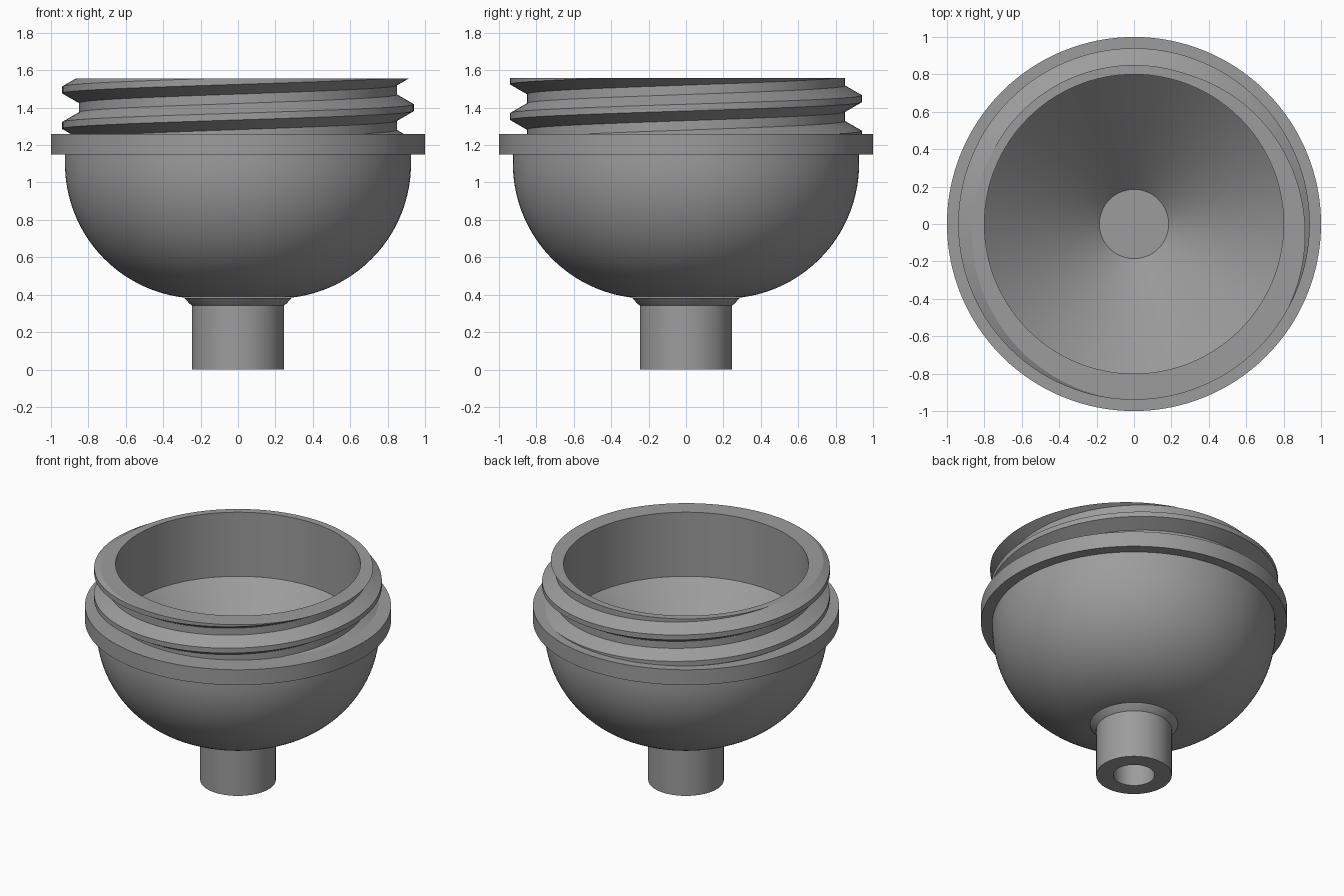
import bpy, bmesh, math
from mathutils import Vector

if "Cube" in bpy.data.objects:
    bpy.data.objects.remove(bpy.data.objects["Cube"])

SEG = 128
grey = bpy.data.materials.new("mid grey")
grey.diffuse_color = (0.335, 0.335, 0.335, 1)
grey.use_nodes = True
grey.node_tree.nodes["Principled BSDF"].inputs["Base Color"].default_value = grey.diffuse_color


def finish(bm, name):
    me = bpy.data.meshes.new(name)
    bm.to_mesh(me)
    bm.free()
    ob = bpy.data.objects.new(name, me)
    bpy.context.collection.objects.link(ob)
    me.materials.append(grey)
    bpy.ops.object.select_all(action='DESELECT')
    ob.select_set(True)
    bpy.context.view_layer.objects.active = ob
    bpy.ops.object.shade_smooth_by_angle(angle=math.radians(25))
    return ob


def lathe(name, profile):
    """Spin an (r, z) profile around the z axis."""
    bm = bmesh.new()
    vs = [bm.verts.new((r, 0, z)) for r, z in profile]
    es = [bm.edges.new(p) for p in zip(vs, vs[1:])]
    bmesh.ops.spin(bm, geom=vs + es, cent=(0, 0, 0), axis=(0, 0, 1),
                   angle=2 * math.pi, steps=SEG, use_merge=True)
    bmesh.ops.remove_doubles(bm, verts=bm.verts, dist=1e-5)
    bmesh.ops.recalc_face_normals(bm, faces=bm.faces)
    return finish(bm, name)


# Outlet spout with bore and flared collar
lathe("spout", [(0, 0.38), (0.135, 0.38), (0.135, 0), (0.247, 0),
                (0.247, 0.342), (0.262, 0.355), (0.287, 0.383), (0, 0.383)])

# Bowl: rounded shell with a broad bottom and straight upper wall
RHO, CR, CZ = 0.72, 0.205, 1.10
a0 = math.asin((0.28 - CR) / RHO)
arc = [(CR + RHO * math.sin(a), CZ - RHO * math.cos(a))
       for a in (a0 + (math.pi / 2 - a0) * i / 32 for i in range(33))]
bowl = lathe("bowl", arc + [(0.925, 1.15)])
me = bowl.data
if sum(p.normal.dot(p.center - Vector((0, 0, CZ))) for p in me.polygons) < 0:
    me.flip_normals()

# Flat flange
lathe("flange", [(0.85, 1.26), (0.85, 1.15), (1, 1.15), (1, 1.26), (0.85, 1.26)])

# Threaded neck: helical sheet trimmed flat at the rim, then lined inside
PITCH, TOP, LOW = 0.19, 1.557, 1.24
tooth = [(0.85, -0.07), (0.94, -0.018), (0.94, 0.018), (0.85, 0.07)]
bm = bmesh.new()
rows = [(r, 1.02 + k * PITCH + dz) for k in range(5) for r, dz in tooth]
grid = []
for i in range(SEG + 1):
    a = 2 * math.pi * i / SEG
    grid.append([bm.verts.new((r * math.cos(a), r * math.sin(a), z + PITCH * i / SEG))
                 for r, z in rows])
for c, d in zip(grid, grid[1:]):
    for j in range(len(rows) - 1):
        bm.faces.new((c[j], d[j], d[j + 1], c[j + 1]))
bmesh.ops.remove_doubles(bm, verts=bm.verts, dist=1e-5)

for z, up in ((LOW, -1), (TOP, 1)):
    bmesh.ops.bisect_plane(bm, geom=bm.verts[:] + bm.edges[:] + bm.faces[:],
                           dist=1e-6, plane_co=(0, 0, z), plane_no=(0, 0, up),
                           clear_outer=True)
edges = [e for e in bm.edges if e.is_boundary
         and all(abs(v.co.z - TOP) < 1e-4 for v in e.verts)]

# Rim, inner wall, sloping funnel floor and flat centre
for r, z in [(0.80, TOP), (0.80, 1.095), (0.185, 0.48), (0, 0.48)]:
    new = bmesh.ops.extrude_edge_only(bm, edges=edges)["geom"]
    edges = [g for g in new if isinstance(g, bmesh.types.BMEdge)]
    for v in (g for g in new if isinstance(g, bmesh.types.BMVert)):
        d = Vector((v.co.x, v.co.y, 0)).normalized() * r
        v.co = (d.x, d.y, z)
bmesh.ops.remove_doubles(bm, verts=bm.verts, dist=1e-5)
bmesh.ops.recalc_face_normals(bm, faces=bm.faces)
rim = [f for f in bm.faces if abs(f.calc_center_median().z - TOP) < 1e-4]
if sum(f.normal.z * f.calc_area() for f in rim) < 0:
    bmesh.ops.reverse_faces(bm, faces=bm.faces)
finish(bm, "threaded_neck")
